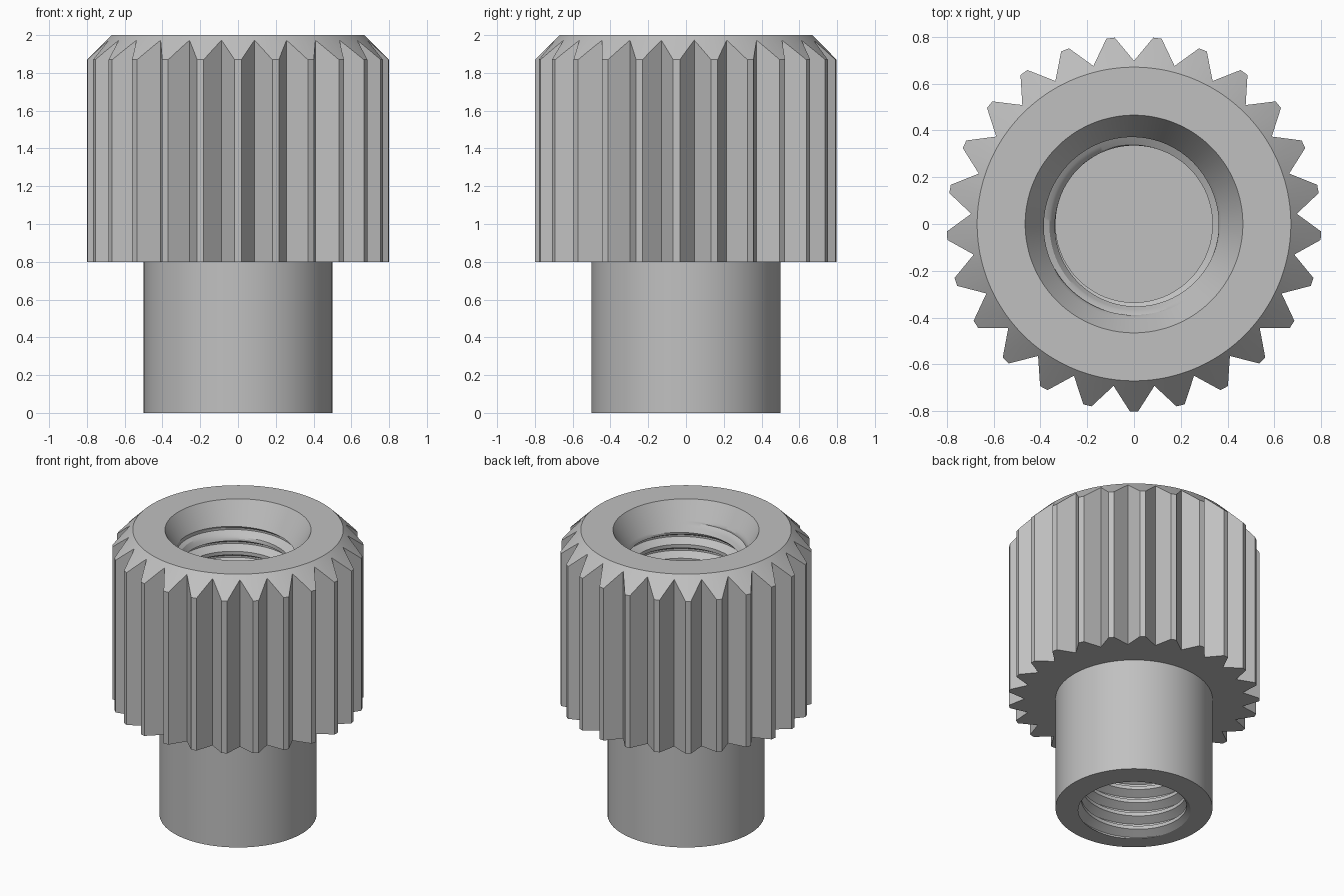
import bpy, bmesh, math

cube = bpy.data.objects.get("Cube")
if cube:
    bpy.data.objects.remove(cube, do_unlink=True)

metal = bpy.data.materials.new("plain_grey_metal")
metal.use_nodes = True
GREY = (0.53, 0.53, 0.53, 1)
metal.diffuse_color = GREY
metal.node_tree.nodes["Principled BSDF"].inputs["Base Color"].default_value = GREY

TAU = 2 * math.pi
TEETH = 25
TIP_R, VALLEY_R, TIP_HALF = 0.80, 0.697, 0.018
PITCH, MINOR_R, MAJOR_R = 0.0975, 0.335, 0.389
HEIGHT, SHOULDER = 2.0, 0.8
SINK_R = 0.465


def outline():
    """(angle, radius) along the toothed outline, closed by repeating the first."""
    half = math.pi / TEETH
    valley = (VALLEY_R * math.cos(half), VALLEY_R * math.sin(half))
    tip = (TIP_R, TIP_HALF)
    rising = []
    for t in (0, 1 / 3, 2 / 3, 1):
        x = valley[0] + (tip[0] - valley[0]) * t
        y = valley[1] + (tip[1] - valley[1]) * t
        rising.append((math.atan2(y, x), math.hypot(x, y)))
    tooth = [(-a, r) for a, r in rising] + rising[:0:-1]
    points = [(a + TAU * k / TEETH - TAU / 4, r)
              for k in range(TEETH) for a, r in tooth]
    return points + [(points[0][0] + TAU, points[0][1])]


def thread_radius(z, angle):
    """Internal helical thread, widened by the countersink at the top."""
    phase = (z / PITCH - angle / TAU + 0.25) % 1
    rise = min(1, max(0, (phase - 0.25) / 0.3125))
    if phase > 0.6875:
        rise = (1 - phase) / 0.3125
    r = MINOR_R + (MAJOR_R - MINOR_R) * rise
    return max(r, SINK_R - (HEIGHT - z) * math.tan(math.radians(30)))


def skin(name, columns):
    """Join columns of (angle, radius, z) points into a closed surface."""
    bm = bmesh.new()
    grid = [[bm.verts.new((r * math.cos(a), r * math.sin(a), z))
             for a, r, z in col] for col in columns]
    for left, right in zip(grid, grid[1:]):
        for j in range(len(left) - 1):
            bm.faces.new((left[j], right[j], right[j + 1], left[j + 1]))
    bmesh.ops.remove_doubles(bm, verts=bm.verts, dist=1e-5)
    return finish(name, bm)


def finish(name, bm):
    mesh = bpy.data.meshes.new(name)
    bm.to_mesh(mesh)
    bm.free()
    mesh.materials.append(metal)
    obj = bpy.data.objects.new(name, mesh)
    bpy.context.collection.objects.link(obj)
    bpy.ops.object.select_all(action="DESELECT")
    obj.select_set(True)
    bpy.context.view_layer.objects.active = obj
    bpy.ops.object.shade_smooth_by_angle(angle=math.radians(25))
    return obj


points = outline()

# Toothed head with chamfered top, and the plain shank below it
skin("knurled_body", [[
    (a, thread_radius(0, a), 0), (a, 0.5, 0), (a, 0.5, SHOULDER),
    (a, r, SHOULDER), (a, r, 2.67 - r), (a, 0.67, HEIGHT), (a, SINK_R, HEIGHT),
] for a, r in points])

# Threaded bore: rows follow the helix so crests and roots stay crisp
phases = (0, 0.125, 0.25, 0.406, 0.5625, 0.625, 0.6875, 0.844)
turns = range(-2, int(HEIGHT / PITCH) + 3)
bore = []
for a, r in points:
    heights = [min(HEIGHT, max(0, PITCH * (k + p + a / TAU - 0.25)))
               for k in reversed(turns) for p in reversed(phases)]
    bore.append([(a, thread_radius(z, a), z) for z in heights])
skin("threaded_bore", bore)

# Solid web closing the bore half way along
bm = bmesh.new()
bmesh.ops.create_cone(bm, cap_ends=True, segments=96, radius1=0.37,
                      radius2=0.37, depth=0.1)
bmesh.ops.translate(bm, verts=bm.verts, vec=(0, 0, 1))
finish("bore_web", bm)
